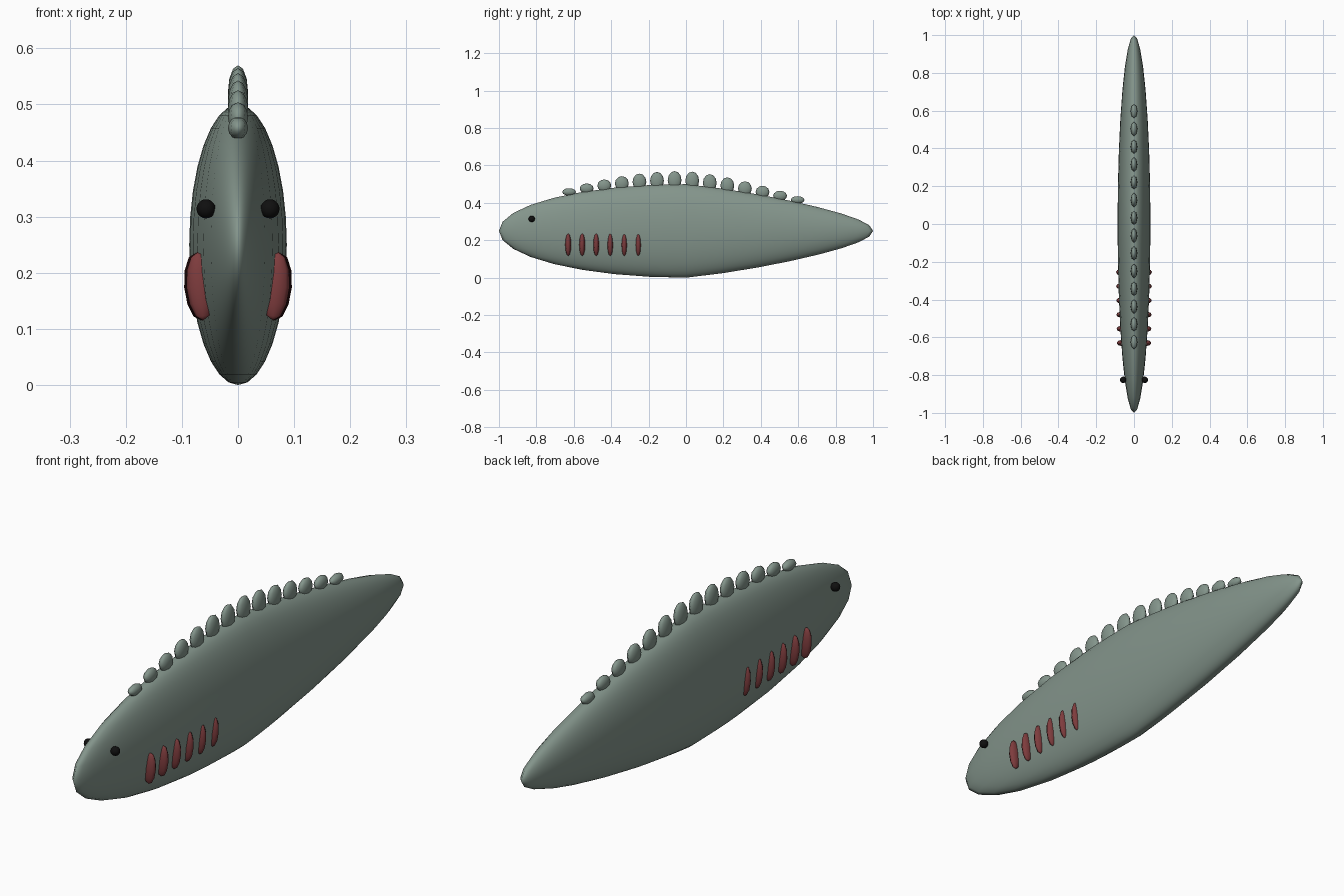
import bpy
import math

cube = bpy.data.objects.get("Cube")
if cube:
    bpy.data.objects.remove(cube, do_unlink=True)


def material(name, rgb):
    mat = bpy.data.materials.new(name)
    mat.use_nodes = True
    mat.diffuse_color = (*rgb, 1)
    mat.node_tree.nodes["Principled BSDF"].inputs["Base Color"].default_value = (*rgb, 1)
    return mat


grey_green = material("grey_green_skin", (0.23, 0.30, 0.26))
dark_red = material("dark_red_gill", (0.21, 0.045, 0.047))
black = material("black_eye", (0.005, 0.005, 0.005))


def ellipsoid(name, centre, radii, mat, segments, rings, tilt=0):
    bpy.ops.mesh.primitive_uv_sphere_add(segments=segments, ring_count=rings, radius=1,
                                         location=centre, rotation=(0, tilt, 0))
    obj = bpy.context.object
    obj.name = name
    obj.scale = radii
    obj.data.materials.append(mat)
    bpy.ops.object.shade_smooth()
    return obj


# Body: thin ellipsoid whose rear half narrows in height toward the tail
body = ellipsoid("body", (0, 0, 0.25), (0.087, 1, 0.25), grey_green, 32, 16)
for v in body.data.vertices:
    if v.co.y > 0:
        v.co.z *= 1 - 0.4 * v.co.y

# Back ridge: a row of upright scales, tallest in the middle
SCALES = 14
for i in range(SCALES):
    y = -0.625 + i * 0.094
    taper = 1 - 0.4 * max(y, 0)
    back = 0.25 + 0.25 * math.sqrt(1 - y * y) * taper
    height = 0.02 + 0.029 * math.sin(math.pi * i / (SCALES - 1))
    ellipsoid(f"back_scale_{i + 1}", (0, y, back + 0.013 + 0.3 * (height - 0.02)),
              (0.018, 0.037, height), grey_green, 8, 6)

# Eyes and gills on both sides
for side, sign in (("left", 1), ("right", -1)):
    ellipsoid(f"{side}_eye", (sign * 0.057, -0.825, 0.314), (0.017,) * 3, black, 16, 10)
    for i in range(6):
        ellipsoid(f"{side}_gill_{i + 1}",
                  (sign * (0.067 + 0.0008 * i), -0.63 + 0.075 * i, 0.176),
                  (0.025, 0.016, 0.061), dark_red, 8, 6, sign * 0.08)
